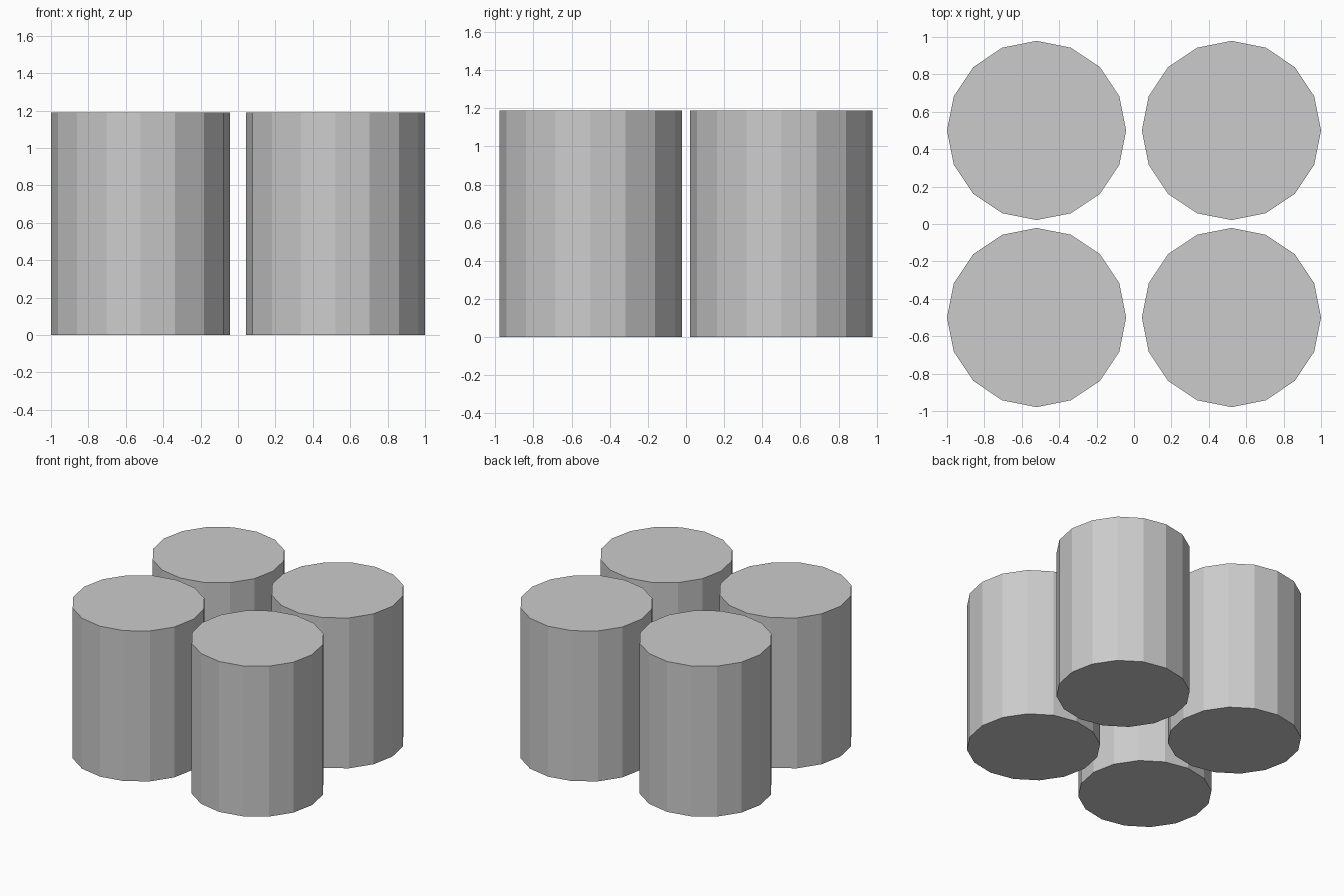
import bpy

if "Cube" in bpy.data.objects:
    bpy.data.objects.remove(bpy.data.objects["Cube"])

RADIUS = 0.479
HEIGHT = 1.19
X, Y = 0.521, 0.5

# Four identical upright 16-sided cylinders in a 2 x 2 grid
for side, sx in (("left", -1), ("right", 1)):
    for row, sy in (("front", -1), ("back", 1)):
        bpy.ops.mesh.primitive_cylinder_add(
            vertices=16, radius=RADIUS, depth=HEIGHT,
            location=(sx * X, sy * Y, HEIGHT / 2))
        bpy.context.object.name = f"{row}_{side}_cylinder"
